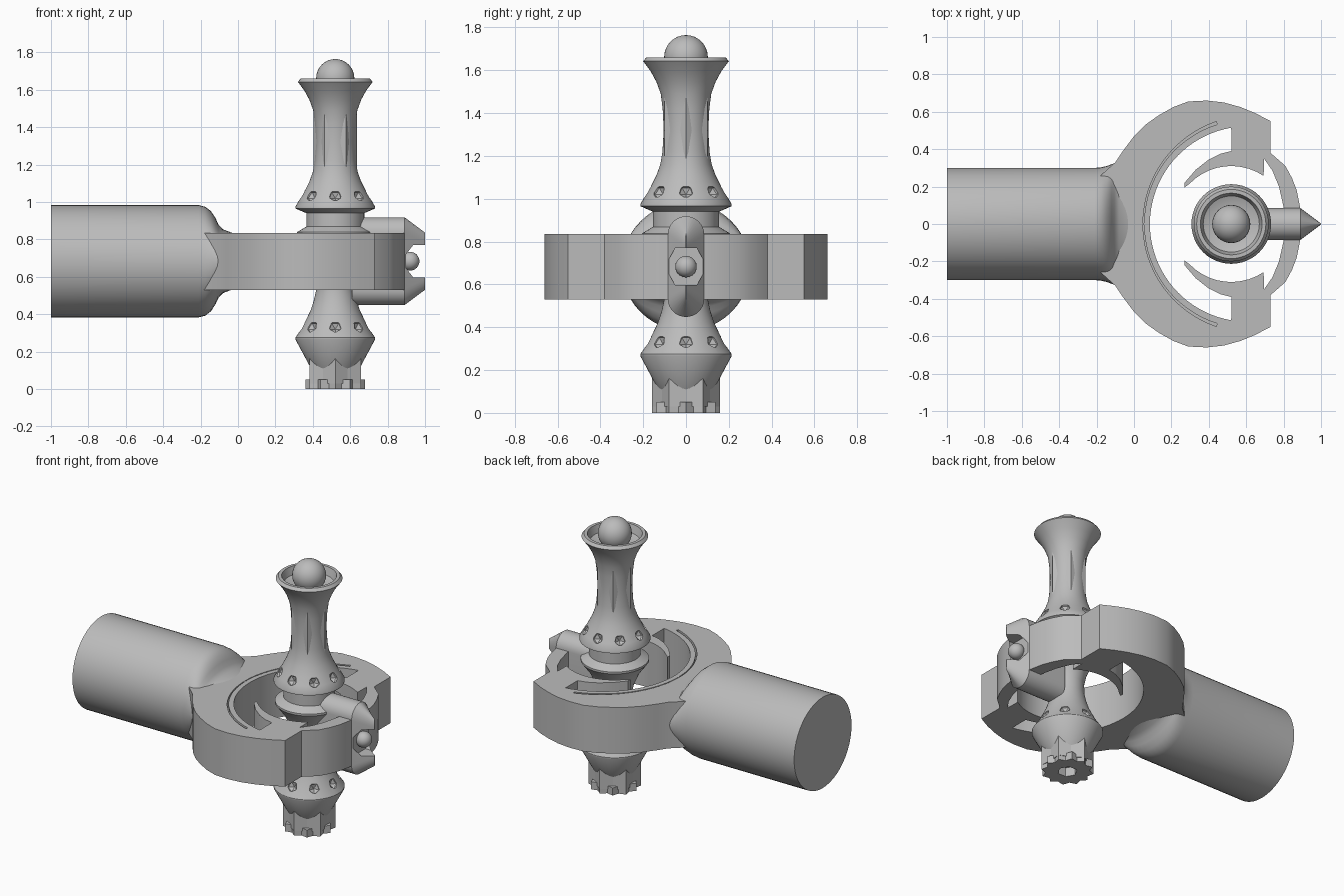
import bpy, bmesh
from math import sin, cos, pi, radians, sqrt
from mathutils import Matrix, Vector

cube = bpy.data.objects.get("Cube")
if cube:
    bpy.data.objects.remove(cube, do_unlink=True)

GREY = (0.5, 0.5, 0.5, 1)
mat = bpy.data.materials.new("plain grey")
mat.use_nodes = True
mat.diffuse_color = GREY
mat.node_tree.nodes["Principled BSDF"].inputs["Base Color"].default_value = GREY

AXIS = 0.52          # x of the upright spindle
MID = 0.683          # height of the ring's middle
LOW, HIGH = 0.53, 0.835


def from_bmesh(name, bm):
    bmesh.ops.recalc_face_normals(bm, faces=bm.faces)
    mesh = bpy.data.meshes.new(name)
    bm.to_mesh(mesh)
    bm.free()
    mesh.materials.append(mat)
    ob = bpy.data.objects.new(name, mesh)
    bpy.context.collection.objects.link(ob)
    return ob


def loft(name, rings):
    """Skin equal-length rings of points and cap both ends."""
    bm = bmesh.new()
    loops = [[bm.verts.new(p) for p in ring] for ring in rings]
    n = len(loops[0])
    for a, b in zip(loops, loops[1:]):
        for i in range(n):
            j = (i + 1) % n
            bm.faces.new((a[i], a[j], b[j], b[i]))
    bm.faces.new(loops[0])
    bm.faces.new(loops[-1])
    return from_bmesh(name, bm)


def prism(name, pts, z0, z1):
    return loft(name, [[(x, y, z) for x, y in pts] for z in (z0, z1)])


def lathe(name, profile, n=48, turn=0):
    return loft(name, [[(AXIS + r * cos(turn + 2 * pi * i / n),
                         r * sin(turn + 2 * pi * i / n), z) for i in range(n)]
                       for r, z in profile])


def mirrored(half):
    """Close a y > 0 outline by mirroring it."""
    return half + [(x, -y) for x, y in reversed(half) if abs(y) > 1e-6]


def arc(cx, r, a0, a1, n):
    return [(cx + r * cos(radians(a0 + (a1 - a0) * i / n)),
             r * sin(radians(a0 + (a1 - a0) * i / n))) for i in range(n + 1)]


def combine(ob, other, operation="DIFFERENCE"):
    mod = ob.modifiers.new("cut", "BOOLEAN")
    mod.operation = operation
    mod.solver = "EXACT"
    mod.object = other
    deps = bpy.context.evaluated_depsgraph_get()
    mesh = bpy.data.meshes.new_from_object(ob.evaluated_get(deps))
    ob.modifiers.clear()
    ob.data = mesh
    bpy.data.objects.remove(other, do_unlink=True)


def smooth(ob, angle=32):
    bpy.ops.object.select_all(action="DESELECT")
    ob.select_set(True)
    bpy.context.view_layer.objects.active = ob
    bpy.ops.object.shade_smooth_by_angle(angle=radians(angle))


def ball(name, pos, r):
    bm = bmesh.new()
    bmesh.ops.create_uvsphere(bm, u_segments=32, v_segments=16, radius=r,
                              matrix=Matrix.Translation(pos))
    smooth(from_bmesh(name, bm))


# Side handle, blending into the ring
sections = [(-1, .3, .3), (-.21, .3, .3), (-.175, .303, .291), (-.145, .31, .268),
            (-.12, .32, .23), (-.105, .325, .197), (-.08, .325, .17), (-.02, .3, .148)]
handle = loft("handle", [[(x, a * cos(2 * pi * i / 48), MID + h * sin(2 * pi * i / 48))
                          for i in range(48)] for x, a, h in sections])
smooth(handle, 40)

# Flat ring body with stepped outer edge
outline = [(-.2, .24), (-.1, .33), (-.06, .39), (0, .47), (.06, .53), (.13, .58),
           (.21, .625), (.29, .655), (.39, .66), (.48, .65), (.57, .625), (.65, .592),
           (.73, .55), (.73, .38), (.81, .31), (.845, .245), (.87, .18), (.89, .08)]
ring = prism("ring", mirrored(outline), LOW, HIGH)

# Opening: wide crescent, two hooked fingers, round socket with side pockets
opening = (arc(.607, .522, 180, 99.6, 20)
           + [(.52, .39), (.46, .375), (.4, .345), (.33, .29), (.27, .22), (.27, .195)]
           + arc(AXIS, .31, 136, 56, 10)
           + [(.695, .35), (.74, .285), (.775, .2), (.8, .09)])
combine(ring, prism("opening_cutter", mirrored(opening), .3, 1.1))

# Thin crescent groove in the top face
groove = arc(.626, .578, 180, 108.7, 20) + list(reversed(arc(.612, .558, 179, 107.5, 20)))
for side in (1, -1):
    pts = [(x, side * y) for x, y in groove]
    combine(ring, prism("groove_cutter", pts, HIGH - .05, 1))
smooth(ring, 28)

# Spindle: foot cone, bulge, neck, collar, bell, fluted waist, flared cup
profile = [(.11, .08), (.13, .11), (.213, .265), (.213, .275), (.182, .32), (.156, .37),
           (.132, .42), (.114, .475), (.102, .53), (.1, .6), (.115, .67), (.15, .75),
           (.205, .825), (.205, .838), (.155, .868), (.155, .94), (.213, .965),
           (.213, .975), (.19, 1.015), (.163, 1.06), (.138, 1.11), (.12, 1.16),
           (.11, 1.22), (.104, 1.32), (.109, 1.42), (.118, 1.49), (.138, 1.545),
           (.165, 1.595), (.2, 1.642), (.185, 1.66), (.165, 1.66), (.15, 1.61), (.1, 1.59)]
spindle = lathe("spindle", profile)

# Small notches around both bells
bm = bmesh.new()
for z in (.335, 1.035):
    for k in range(8):
        turn = k * pi / 4
        pos = Vector((AXIS + .183 * cos(turn), .183 * sin(turn), z))
        bmesh.ops.create_icosphere(bm, subdivisions=1, radius=.036,
                                   matrix=Matrix.Translation(pos) @ Matrix.Rotation(turn, 4, "Z"))
combine(spindle, from_bmesh("notch_cutter", bm))
smooth(spindle)

# Six-sided core whose corners break through the waist
lathe("waist_core", [(.116, 1.12), (.116, 1.53)], 6)

# Toothed foot with a hexagonal socket
def star(n, big, small, z, turn):
    return [(AXIS + r * cos(t), r * sin(t), z)
            for i in range(2 * n)
            for r, t in [(small if i % 2 else big, turn + pi * i / n)]]

foot = loft("foot", [star(6, .158, .13, z, pi / 6) for z in (.03, .18)])
teeth = loft("foot_teeth", [star(12, .158, .132, z, 0) for z in (0, .05)])
combine(foot, teeth, "UNION")
combine(foot, lathe("socket_cutter", [(.06, -.1), (.06, .06)], 6))

ball("top_ball", (AXIS, 0, 1.662), .102)

# Side latch: stadium bar tapering to an upright ridge
R, H = .085, .15
stadium = ([(R * cos(pi * i / 16), H + R * sin(pi * i / 16)) for i in range(17)]
           + [(-R * cos(pi * i / 16), -H - R * sin(pi * i / 16)) for i in range(17)])
latch = loft("latch", [[(x, y * sy, MID + z * sz) for y, z in stadium]
                       for x, sy, sz in ((.61, 1, 1), (.89, 1, 1), (1, .03, .65))])
hexagon = [(.1 * cos(pi * i / 3), .1 * sin(pi * i / 3)) for i in range(6)]
combine(latch, loft("seat_cutter", [[(x, y, MID + z) for y, z in hexagon]
                                    for x in (.897, 1.1)]))
smooth(latch, 28)

ball("latch_ball", (.92, 0, MID), .05)
